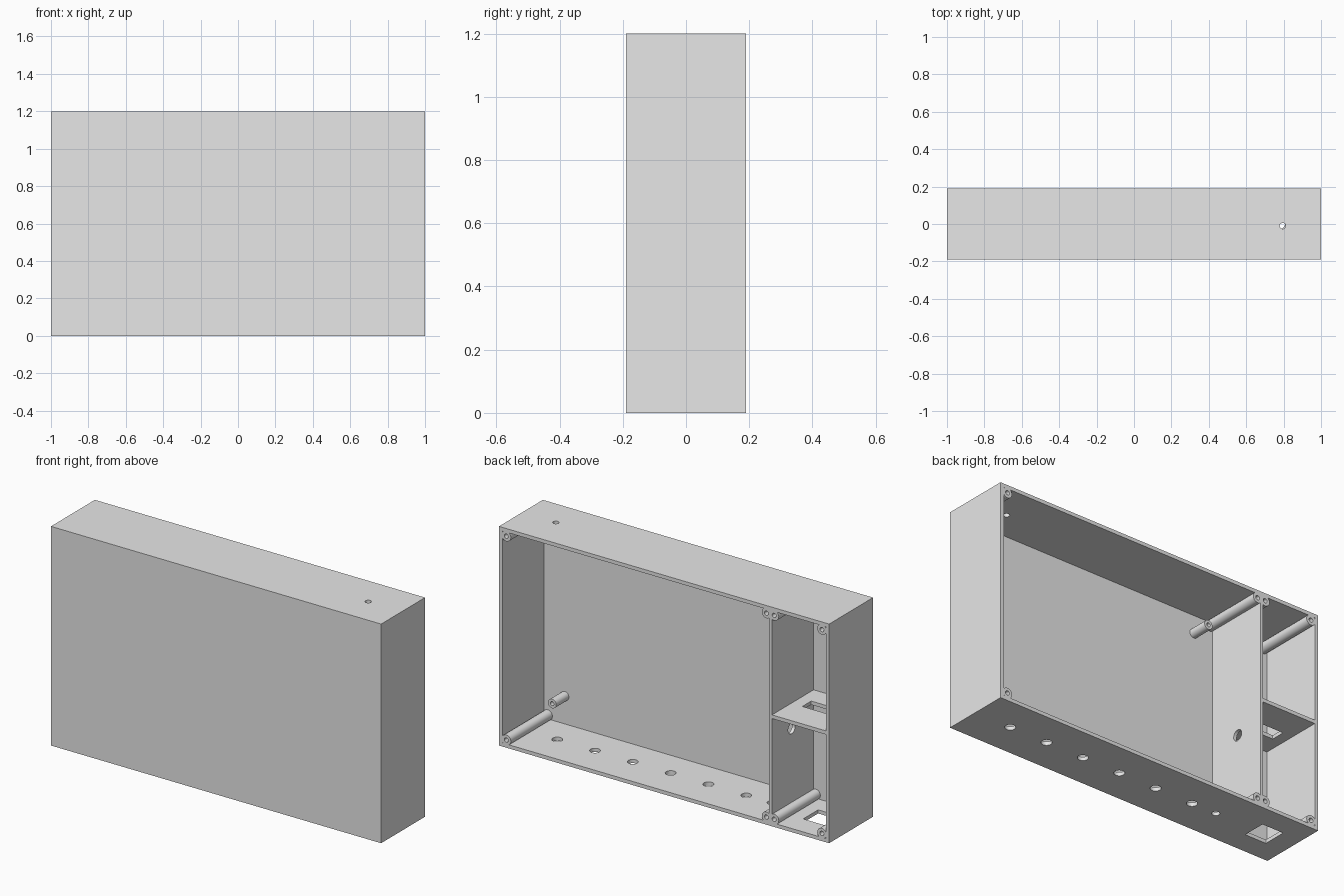
import bpy, bmesh, math
from mathutils import Matrix

cube = bpy.data.objects.get("Cube")
if cube:
    bpy.data.objects.remove(cube, do_unlink=True)

grey = bpy.data.materials.new("light_grey_plastic")
grey.use_nodes = True
colour = (0.8, 0.8, 0.8, 1)
grey.diffuse_color = colour
grey.node_tree.nodes["Principled BSDF"].inputs["Base Color"].default_value = colour

W, D, H, T = 1.0, 0.19, 1.2, 0.02   # half width, half depth, height, wall
DIVIDER_X, SHELF_Z = -0.645, 0.6


def finish(name, bm):
    mesh = bpy.data.meshes.new(name)
    bm.to_mesh(mesh)
    bm.free()
    mesh.materials.append(grey)
    obj = bpy.data.objects.new(name, mesh)
    bpy.context.collection.objects.link(obj)
    return obj


def box(name, x, y, z):
    """Box from three (low, high) ranges."""
    bm = bmesh.new()
    bmesh.ops.create_cube(bm, size=1)
    for v in bm.verts:
        v.co = [r[0] if c < 0 else r[1] for c, r in zip(v.co, (x, y, z))]
    return finish(name, bm)


def drill(name, centre, radius, axis):
    """Round cutter along the x or z axis."""
    bm = bmesh.new()
    turn = Matrix.Rotation(math.pi / 2, 4, "Y") if axis == "x" else Matrix()
    bmesh.ops.create_cone(bm, cap_ends=True, segments=32, radius1=radius,
                          radius2=radius, depth=0.1,
                          matrix=Matrix.Translation(centre) @ turn)
    return finish(name, bm)


def smooth(obj):
    bpy.ops.object.select_all(action="DESELECT")
    obj.select_set(True)
    bpy.context.view_layer.objects.active = obj
    bpy.ops.object.shade_smooth_by_angle(angle=math.radians(30))


def cut(obj, cutters):
    bpy.context.view_layer.objects.active = obj
    for cutter in cutters:
        mod = obj.modifiers.new("cut", "BOOLEAN")
        mod.operation, mod.solver, mod.object = "DIFFERENCE", "EXACT", cutter
        bpy.ops.object.modifier_apply(modifier=mod.name)
        bpy.data.objects.remove(cutter, do_unlink=True)
    smooth(obj)


def screw_post(name, x, z, back, radius, bore):
    """Cylinder from the front wall to the open back, with a blind screw hole."""
    front = -D + T - 0.005
    bm = bmesh.new()
    place = Matrix.Translation((x, (front + back) / 2, z)) @ Matrix.Rotation(math.pi / 2, 4, "X")
    bmesh.ops.create_cone(bm, cap_ends=True, segments=32, radius1=radius,
                          radius2=radius, depth=back - front, matrix=place)
    end = max(bm.faces, key=lambda f: f.calc_center_median().y)
    bmesh.ops.inset_region(bm, faces=[end], thickness=radius - bore)
    # Push the inner disc in to make the bore
    hole = bmesh.ops.extrude_discrete_faces(bm, faces=[end])["faces"][0]
    rim = list(hole.verts)
    bmesh.ops.delete(bm, geom=[hole], context="FACES_ONLY")
    edges = [e for e in bm.edges if e.is_boundary and all(v in rim for v in e.verts)]
    if edges:
        deep = bmesh.ops.extrude_edge_only(bm, edges=edges)["geom"]
        verts = [g for g in deep if isinstance(g, bmesh.types.BMVert)]
        bmesh.ops.translate(bm, verts=verts, vec=(0, -0.08, 0))
        loop = [g for g in deep if isinstance(g, bmesh.types.BMEdge)
                and all(v in verts for v in g.verts)]
        bmesh.ops.contextual_create(bm, geom=loop)
    bmesh.ops.remove_doubles(bm, verts=bm.verts, dist=0.0001)
    bmesh.ops.recalc_face_normals(bm, faces=bm.faces)
    smooth(finish(name, bm))


# Shell, hollow and open at the back
shell = box("case_shell", (-W, W), (-D, D), (0, H))
cutters = [box("hollow", (-W + T, W - T), (-D + T, D + 0.1), (T, H - T))]
# Row of control holes in the floor, a smaller one, and the power inlet
for i in range(6):
    cutters.append(drill("control_hole", (0.78 - 0.229 * i, 0, 0), 0.027, "z"))
cutters.append(drill("small_hole", (-0.515, 0, 0), 0.02, "z"))
cutters.append(box("inlet", (-0.885, -0.755), (-0.065, 0.065), (-0.05, 0.05)))
# Cable hole in the top
cutters.append(drill("top_hole", (0.795, -0.01, H), 0.016, "z"))
cut(shell, cutters)

# Divider with a cable hole
divider = box("divider_wall", (DIVIDER_X - 0.009, DIVIDER_X + 0.009),
              (-D + T - 0.005, D), (T - 0.005, H - T + 0.005))
cut(divider, [drill("cable_hole", (DIVIDER_X, 0.02, 0.472), 0.03, "x")])

# Shelf with a rectangular opening
shelf = box("compartment_shelf", (-W + T - 0.005, DIVIDER_X), (-D + T - 0.005, D),
            (SHELF_Z - 0.01, SHELF_Z + 0.01))
cut(shelf, [box("opening", (-0.92, -0.72), (-0.055, 0.022), (0.5, 0.7))])

# Lid screw posts along the top and bottom edges
for level, z in (("bottom", 0.042), ("top", H - 0.042)):
    for side, x in (("left", 0.956), ("divider_left", DIVIDER_X + 0.025),
                    ("divider_right", DIVIDER_X - 0.022), ("right", -0.956)):
        screw_post(f"{level}_{side}_post", x, z, D, 0.028, 0.012)

# Short circuit board standoffs on the front wall
for level, z in (("lower", 0.173), ("upper", 1.08)):
    for side, x in (("left", 0.853), ("right", -0.52)):
        screw_post(f"{level}_{side}_standoff", x, z, -0.06, 0.025, 0.011)
